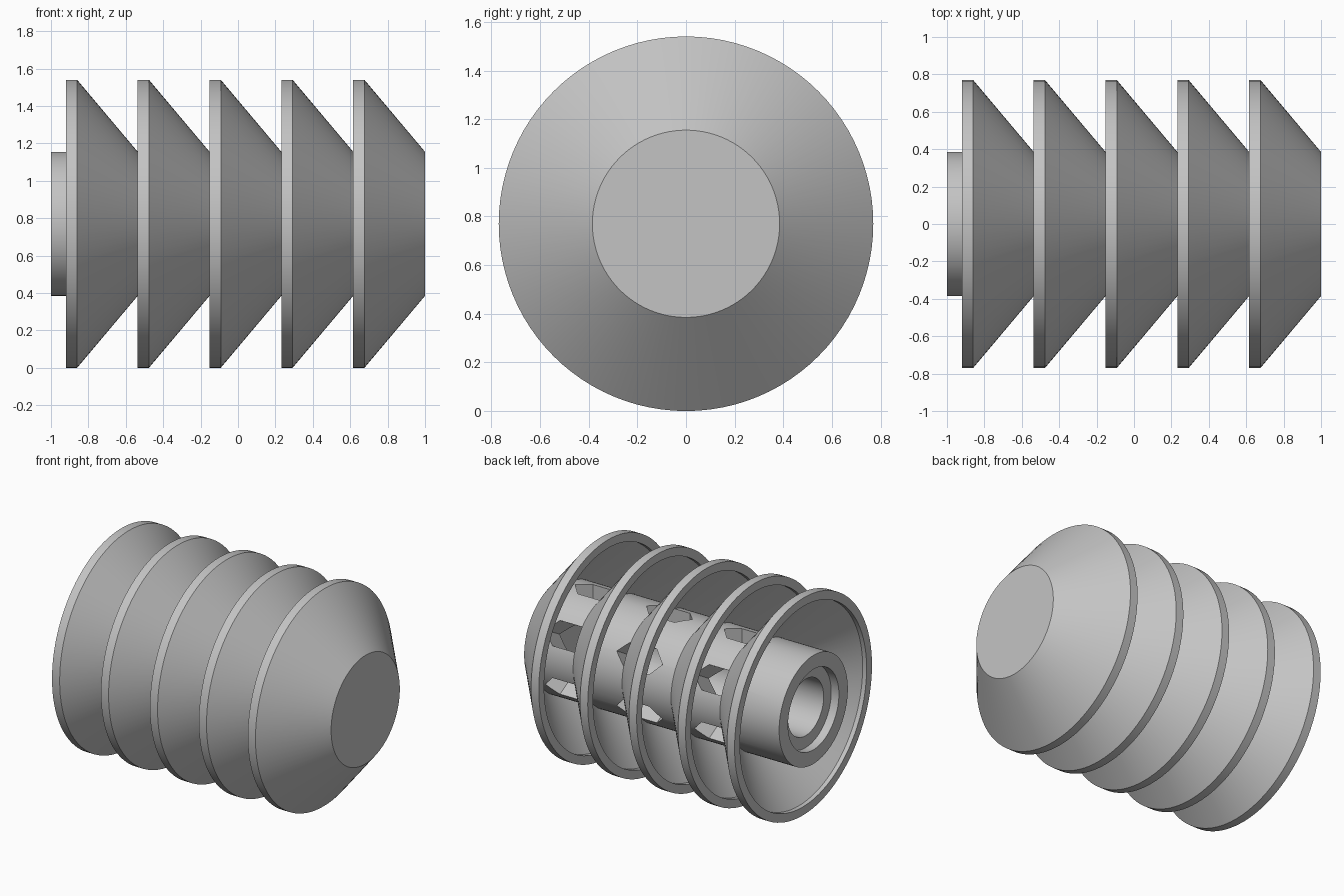
import bpy, bmesh, math
from mathutils import Matrix, Vector

if "Cube" in bpy.data.objects:
    bpy.data.objects.remove(bpy.data.objects["Cube"], do_unlink=True)

R_OUT, R_TUBE = 0.77, 0.385
PITCH, FIRST = 0.384, -0.92
SEGMENTS = 96

metal = bpy.data.materials.new("grey_metal")
metal.use_nodes = True
grey = (0.55, 0.55, 0.55, 1)
metal.diffuse_color = grey
metal.node_tree.nodes["Principled BSDF"].inputs["Base Color"].default_value = grey


def add_object(name, bm):
    bmesh.ops.recalc_face_normals(bm, faces=bm.faces)
    mesh = bpy.data.meshes.new(name)
    bm.to_mesh(mesh)
    bm.free()
    mesh.materials.append(metal)
    ob = bpy.data.objects.new(name, mesh)
    bpy.context.collection.objects.link(ob)
    ob.location.z = R_OUT
    return ob


def activate(ob):
    bpy.ops.object.select_all(action='DESELECT')
    ob.select_set(True)
    bpy.context.view_layer.objects.active = ob


def smooth(ob):
    activate(ob)
    bpy.ops.object.shade_smooth_by_angle(angle=math.radians(25))


def lathe(name, profile, closed):
    """Spin (x, radius) points around the x axis."""
    bm = bmesh.new()
    verts = [bm.verts.new((x, 0, r)) for x, r in profile]
    edges = [bm.edges.new(pair) for pair in zip(verts, verts[1:])]
    if closed:
        edges.append(bm.edges.new((verts[-1], verts[0])))
    bmesh.ops.spin(bm, geom=verts + edges, cent=(0, 0, 0), axis=(1, 0, 0),
                   angle=math.tau, steps=SEGMENTS, use_duplicate=False)
    bmesh.ops.remove_doubles(bm, verts=bm.verts, dist=1e-4)
    return add_object(name, bm)


# Core tube: stepped bore open on one end, closed cap on the other
tube = lathe("core_tube", [
    (0.93, 0), (0.93, 0.2), (-0.94, 0.2), (-0.94, 0.285),
    (-1, 0.285), (-1, R_TUBE), (1, R_TUBE), (1, 0)], False)

# Long six-sided ports, three rows of six around the tube
bm = bmesh.new()
port = [(-0.18, 0), (-0.1, 0.085), (0.1, 0.085),
        (0.18, 0), (0.1, -0.085), (-0.1, -0.085)]
for x in (-0.48, 0.13, 0.69):
    for k in range(6):
        turn = Matrix.Rotation(k * math.pi / 3, 4, 'X')
        face = bm.faces.new([bm.verts.new(turn @ Vector((x + a, b, 0.165)))
                             for a, b in port])
        out = bmesh.ops.extrude_face_region(bm, geom=[face])["geom"]
        bmesh.ops.translate(bm, vec=turn @ Vector((0, 0, 0.3)),
                            verts=[g for g in out if isinstance(g, bmesh.types.BMVert)])
        if not face.is_valid:
            continue
cutter = add_object("port_cutter", bm)
cutter.hide_render = True

cut = tube.modifiers.new("ports", 'BOOLEAN')
cut.operation = 'DIFFERENCE'
cut.solver = 'EXACT'
cut.object = cutter
activate(tube)
bpy.ops.object.modifier_apply(modifier=cut.name)
bpy.data.objects.remove(cutter, do_unlink=True)
smooth(tube)

# Hollow conical baffles, each with a short straight rim
for i in range(5):
    x = FIRST + i * PITCH
    smooth(lathe(f"baffle_{i + 1}", [
        (x, 0.71), (x, R_OUT), (x + 0.06, R_OUT), (x + PITCH, R_TUBE),
        (x + PITCH, 0.38), (x + 0.306, 0.38), (x + 0.031, 0.71)], True))
